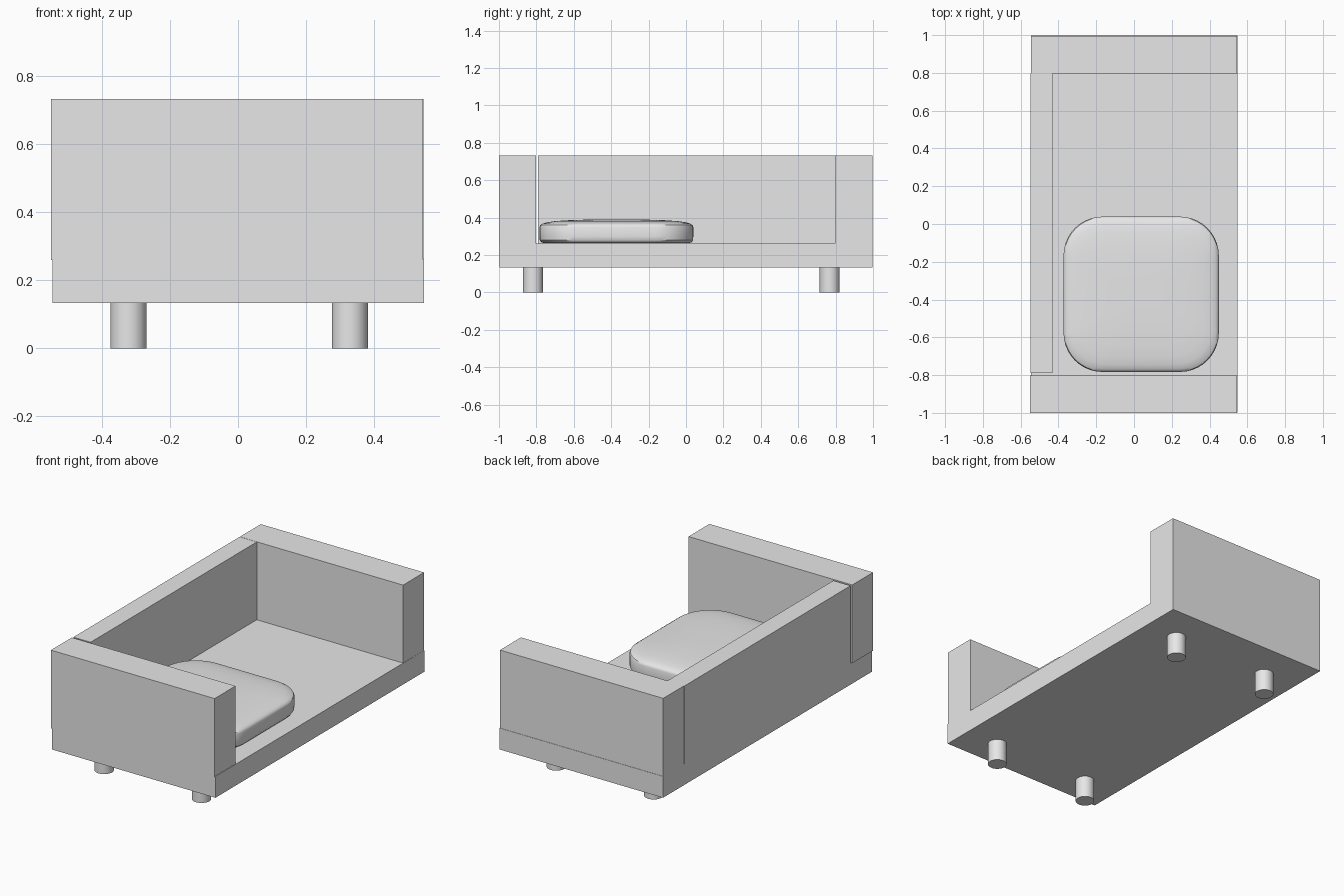
import bpy, bmesh, math

if "Cube" in bpy.data.objects:
    bpy.data.objects.remove(bpy.data.objects["Cube"])

grey = bpy.data.materials.new("light_grey")
grey.diffuse_color = (0.8, 0.8, 0.8, 1)
grey.use_nodes = True
grey.node_tree.nodes["Principled BSDF"].inputs["Base Color"].default_value = grey.diffuse_color


def finish(name, bm, smooth=False):
    bmesh.ops.recalc_face_normals(bm, faces=bm.faces)
    mesh = bpy.data.meshes.new(name)
    bm.to_mesh(mesh)
    bm.free()
    mesh.materials.append(grey)
    obj = bpy.data.objects.new(name, mesh)
    bpy.context.collection.objects.link(obj)
    if smooth:
        bpy.ops.object.select_all(action='DESELECT')
        obj.select_set(True)
        bpy.context.view_layer.objects.active = obj
        bpy.ops.object.shade_smooth_by_angle(angle=math.radians(35))
    return obj


def box(name, low, high):
    bm = bmesh.new()
    bmesh.ops.create_cube(bm, size=1)
    for v in bm.verts:
        v.co = [(a + b) / 2 + c * (b - a) for a, b, c in zip(low, high, v.co)]
    return finish(name, bm)


def loft(name, rings, smooth=True):
    """Skin a stack of closed rings and cap both ends."""
    bm = bmesh.new()
    loops = [[bm.verts.new(p) for p in ring] for ring in rings]
    n = len(loops[0])
    for a, b in zip(loops, loops[1:]):
        for i in range(n):
            j = (i + 1) % n
            bm.faces.new((a[i], a[j], b[j], b[i]))
    bm.faces.new(loops[0][::-1])
    bm.faces.new(loops[-1])
    return finish(name, bm, smooth)


def rounded_square(cx, cy, half, radius, z, steps=10):
    pts = []
    for k, (sx, sy) in enumerate(((1, 1), (-1, 1), (-1, -1), (1, -1))):
        for i in range(steps + 1):
            a = math.pi / 2 * (k + i / steps)
            pts.append((cx + sx * (half - radius) + radius * math.cos(a),
                        cy + sy * (half - radius) + radius * math.sin(a), z))
    return pts


# Platform, two arms and the long backrest
box("base", (-0.545, -0.997, 0.133), (0.547, 0.998, 0.262))
box("front_arm", (-0.55, -1.0, 0.26), (0.544, -0.801, 0.733))
box("rear_arm", (-0.545, 0.796, 0.26), (0.546, 0.996, 0.733))
box("backrest", (-0.547, -0.79, 0.26), (-0.432, 0.797, 0.732))

# Soft seat cushion: (height, inset) profile
profile = [(0.264, 0.022), (0.269, 0.009), (0.28, 0.001), (0.30, 0.0), (0.35, 0.0),
           (0.36, 0.004), (0.368, 0.016), (0.375, 0.04), (0.381, 0.08),
           (0.386, 0.15), (0.389, 0.24), (0.39, 0.33)]
rings = []
for z, inset in profile:
    half = 0.411 - inset
    rings.append(rounded_square(0.038, -0.372, half, half * 0.5, z))
loft("cushion", rings)

# Round legs
for side, x in (("left", -0.322), ("right", 0.329)):
    for end, y in (("front", -0.818), ("rear", 0.768)):
        circle = [(x + 0.053 * math.cos(math.tau * i / 32),
                   y + 0.053 * math.sin(math.tau * i / 32)) for i in range(32)]
        loft(f"{end}_{side}_leg", [[(px, py, z) for px, py in circle] for z in (0, 0.134)])
